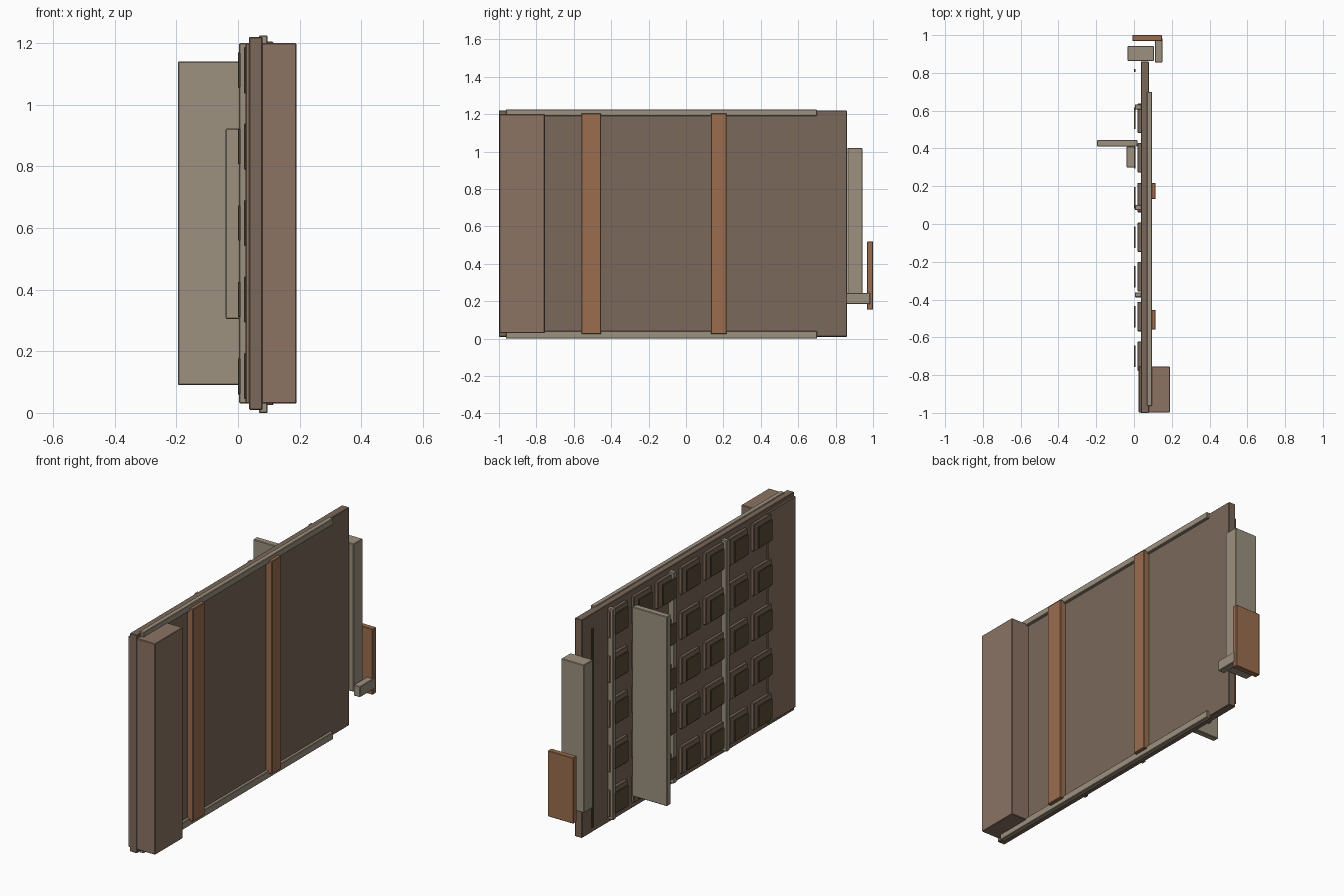
import bpy, bmesh

if "Cube" in bpy.data.objects:
    bpy.data.objects.remove(bpy.data.objects["Cube"])


def material(name, rgb):
    m = bpy.data.materials.new(name)
    m.diffuse_color = (*rgb, 1)
    m.use_nodes = True
    m.node_tree.nodes["Principled BSDF"].inputs["Base Color"].default_value = m.diffuse_color
    return m


PANEL = material("dark_wood", (0.195, 0.139, 0.10))
BLOCK = material("red_wood", (0.26, 0.172, 0.127))
STEEL = material("grey_metal", (0.335, 0.286, 0.214))
RUST = material("rust_metal", (0.33, 0.155, 0.078))
GLASS = material("dark_inset", (0.105, 0.073, 0.04))


def box(name, xr, yr, zr, mat, bevel=0.003):
    """Box from min/max ranges on each axis, with a fine edge bevel."""
    bm = bmesh.new()
    bmesh.ops.create_cube(bm, size=1)
    for v in bm.verts:
        v.co = [r[0] if c < 0 else r[1] for c, r in zip(v.co, (xr, yr, zr))]
    me = bpy.data.meshes.new(name)
    bm.to_mesh(me)
    bm.free()
    me.materials.append(mat)
    ob = bpy.data.objects.new(name, me)
    bpy.context.collection.objects.link(ob)
    mod = ob.modifiers.new("edge_bevel", 'BEVEL')
    mod.width = bevel
    mod.segments = 1
    return ob


# main slab and hinge-side post running through it
box("door_panel", (0.036, 0.08), (-1.0, 0.86), (0.01, 1.22), PANEL)
box("edge_post", (0.025, 0.19), (-0.997, -0.755), (0.03, 1.20), BLOCK)

# top and bottom rails
box("bottom_rail", (0.068, 0.096), (-0.963, 0.70), (0.0, 0.04), STEEL)
box("top_rail", (0.068, 0.096), (-0.963, 0.70), (1.19, 1.225), STEEL)

# vertical straps on the outer face
for y, half in ((-0.506, 0.052), (0.175, 0.042)):
    box("outer_strap", (0.07, 0.115), (y - half, y + half), (0.025, 1.205), RUST)

# vertical ribs on the inner face
for y in (0.62, 0.088, -0.375):
    box("inner_rib", (0.004, 0.045), (y - 0.013, y + 0.013), (0.03, 1.20), STEEL)

# grid of raised tiles, each with a thin dark plate in front
for col in range(7):
    y = 0.56 - col * 0.21
    for row in range(5):
        z = 0.12 + row * 0.248
        box("tile", (0.019, 0.04), (y - 0.078, y + 0.078), (z - 0.075, z + 0.075), PANEL)
        box("tile_plate", (0.0, 0.008), (y - 0.057, y + 0.057),
            (z - 0.057, z + 0.057), GLASS, 0.001)

# dark seam strip near the free edge
box("seam_strip", (0.0, 0.008), (0.805, 0.82), (0.06, 1.165), GLASS, 0.001)

# projecting fin and its small brace
box("inner_fin", (-0.195, 0.018), (0.41, 0.445), (0.09, 1.14), STEEL)
box("fin_brace", (-0.04, 0.006), (0.30, 0.41), (0.305, 0.923), STEEL)

# latch assembly on the free edge
box("latch_bar", (-0.034, 0.105), (0.863, 0.943), (0.20, 1.02), STEEL)
box("latch_arm", (0.11, 0.15), (0.855, 0.985), (0.185, 0.245), STEEL)
box("latch_plate", (-0.009, 0.148), (0.968, 1.0), (0.155, 0.52), RUST)
